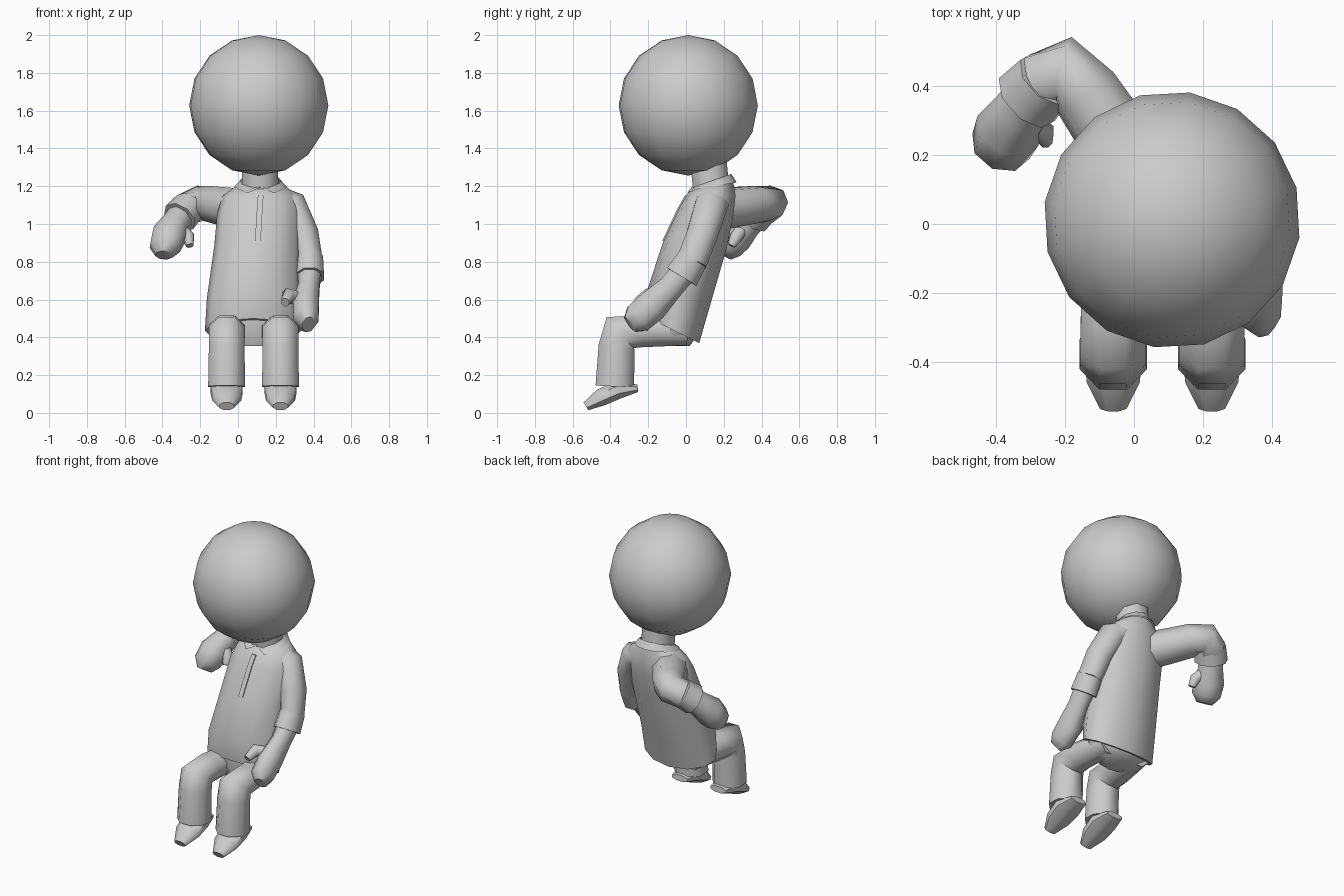
import bpy, bmesh, math
from mathutils import Vector


def finish(ob, angle=55):
    bpy.ops.object.select_all(action='DESELECT')
    ob.select_set(True)
    bpy.context.view_layer.objects.active = ob
    bpy.ops.object.shade_smooth_by_angle(angle=math.radians(angle))
    return ob


def skin(name, rings, caps=True, angle=55):
    """Join equal-sized rings of points into one surface."""
    bm = bmesh.new()
    loops = [[bm.verts.new(p) for p in r] for r in rings]
    n = len(loops[0])
    for a, b in zip(loops, loops[1:]):
        for i in range(n):
            j = (i + 1) % n
            bm.faces.new((a[i], a[j], b[j], b[i]))
    if caps:
        bm.faces.new(loops[0][::-1])
        bm.faces.new(loops[-1])
    bmesh.ops.recalc_face_normals(bm, faces=bm.faces)
    me = bpy.data.meshes.new(name)
    bm.to_mesh(me)
    bm.free()
    ob = bpy.data.objects.new(name, me)
    bpy.context.collection.objects.link(ob)
    return finish(ob, angle)


def tube(name, path, ref=(1, 0, 0), n=8, caps=True):
    """Path rows: x, y, z, radius along ref, radius across ref."""
    pts = [Vector(p[:3]) for p in path]
    rings = []
    for i, p in enumerate(path):
        t = Vector((0, 0, 0))
        if i > 0:
            t += (pts[i] - pts[i - 1]).normalized()
        if i < len(pts) - 1:
            t += (pts[i + 1] - pts[i]).normalized()
        t.normalize()
        u = Vector(ref)
        u = (u - t * u.dot(t)).normalized()
        v = t.cross(u)
        ang = [2 * math.pi * (k + 0.5) / n for k in range(n)]
        s = 1.04
        rings.append([pts[i] + u * (p[3] * s * math.cos(a)) + v * (p[4] * s * math.sin(a)) for a in ang])
    return skin(name, rings, caps)


def slanted_rings(rows, n=12):
    """Rows: front y, front z, back y, back z, centre x, half width. Point 0 is the front."""
    rings = []
    for fy, fz, by, bz, cx, hx in rows:
        ring = []
        for k in range(n):
            a = 2 * math.pi * k / n
            w = (1 + math.cos(a)) / 2
            ring.append(Vector((cx + hx * math.sin(a), by + (fy - by) * w, bz + (fz - bz) * w)))
        rings.append(ring)
    return rings


# head
bpy.ops.mesh.primitive_uv_sphere_add(segments=16, ring_count=8, radius=0.372,
                                     location=(0.11, 0.012, 1.628), rotation=(0, 0, math.radians(-8)))
head = bpy.context.object
head.name = "head"
finish(head)

# neck
tube("neck", [(0.12, 0.14, 1.12, 0.1, 0.1), (0.115, 0.12, 1.32, 0.1, 0.1)])

# shirt body, leaning back
shirt = slanted_rings([
    (-0.19, 0.50, 0.07, 0.37, 0.08, 0.255),
    (-0.205, 0.65, 0.125, 0.56, 0.085, 0.25),
    (-0.12, 0.91, 0.215, 0.87, 0.105, 0.23),
    (-0.04, 1.08, 0.25, 1.04, 0.115, 0.225),
    (0.0, 1.15, 0.262, 1.15, 0.12, 0.2),
    (0.03, 1.185, 0.25, 1.225, 0.12, 0.125)])
skin("shirt_body", shirt)

# button strip down the shirt front
strip = []
for r in shirt[2:5]:
    p = r[0]
    strip.append([p + Vector((x, y, 0)) for x, y in ((-0.015, -0.006), (0.015, -0.006), (0.015, 0.02), (-0.015, 0.02))])
skin("shirt_placket", strip, angle=30)

# collar with two points at the front
collar = slanted_rings([
    (0.04, 1.195, 0.24, 1.265, 0.12, 0.108),
    (0.0, 1.175, 0.268, 1.22, 0.12, 0.14)])
collar[1][0] += Vector((0, 0.03, 0.02))
for k in (1, -1):
    collar[1][k] += Vector((0, -0.012, -0.015))
skin("collar", collar, caps=False)

# hips inside the shirt hem
skin("hips", slanted_rings([
    (-0.15, 0.355, 0.02, 0.355, 0.08, 0.15),
    (-0.18, 0.44, 0.055, 0.40, 0.08, 0.22),
    (-0.17, 0.56, 0.08, 0.50, 0.08, 0.23)]))

# trouser legs and shoes
for side, x in (("left", -0.06), ("right", 0.225)):
    hip = x + (0.08 - x) * 0.2
    tube("trouser_leg_" + side, [
        (hip, 0.0, 0.43, 0.08, 0.075),
        (x, -0.24, 0.432, 0.098, 0.088),
        (x, -0.35, 0.425, 0.098, 0.112),
        (x, -0.367, 0.35, 0.098, 0.1),
        (x, -0.377, 0.14, 0.102, 0.106)])
    tube("shoe_" + side, [
        (x, -0.255, 0.13, 0.06, 0.02),
        (x, -0.36, 0.122, 0.088, 0.05),
        (x, -0.45, 0.082, 0.08, 0.048),
        (x, -0.53, 0.035, 0.04, 0.025)])

# right arm, hanging to the lap
tube("sleeve_right", [
    (0.2, 0.15, 1.13, 0.07, 0.085),
    (0.285, 0.13, 1.09, 0.085, 0.09),
    (0.35, 0.085, 0.94, 0.08, 0.085),
    (0.38, 0.03, 0.8, 0.07, 0.085)])
tube("sleeve_cuff_right", [
    (0.378, 0.035, 0.815, 0.075, 0.085),
    (0.38, -0.023, 0.72, 0.078, 0.095)])
tube("forearm_and_hand_right", [
    (0.38, 0.0, 0.76, 0.065, 0.07),
    (0.375, -0.08, 0.665, 0.058, 0.07),
    (0.36, -0.18, 0.565, 0.072, 0.088),
    (0.36, -0.255, 0.50, 0.068, 0.085),
    (0.375, -0.295, 0.468, 0.035, 0.05)])
tube("thumb_right", [
    (0.33, -0.14, 0.6, 0.035, 0.035),
    (0.265, -0.2, 0.62, 0.035, 0.04),
    (0.25, -0.26, 0.585, 0.022, 0.025)])

# left arm, bent behind the body
bend = (-0.56, -0.3, 0.85)
tube("sleeve_left", [
    (0.0, 0.17, 1.08, 0.11, 0.11),
    (-0.06, 0.26, 1.09, 0.105, 0.105),
    (-0.14, 0.38, 1.105, 0.095, 0.1),
    (-0.2, 0.445, 1.11, 0.09, 0.095),
    (-0.27, 0.41, 1.08, 0.085, 0.088)], bend)
tube("sleeve_cuff_left", [
    (-0.255, 0.42, 1.095, 0.085, 0.09),
    (-0.31, 0.36, 1.035, 0.09, 0.1)], bend)
tube("forearm_and_hand_left", [
    (-0.29, 0.385, 1.06, 0.07, 0.07),
    (-0.33, 0.33, 1.0, 0.075, 0.075),
    (-0.365, 0.27, 0.94, 0.09, 0.095),
    (-0.385, 0.225, 0.88, 0.08, 0.088),
    (-0.39, 0.2, 0.835, 0.045, 0.05)], bend)
tube("thumb_left", [
    (-0.31, 0.3, 0.98, 0.035, 0.035),
    (-0.262, 0.265, 0.93, 0.033, 0.035),
    (-0.255, 0.24, 0.885, 0.02, 0.022)])
